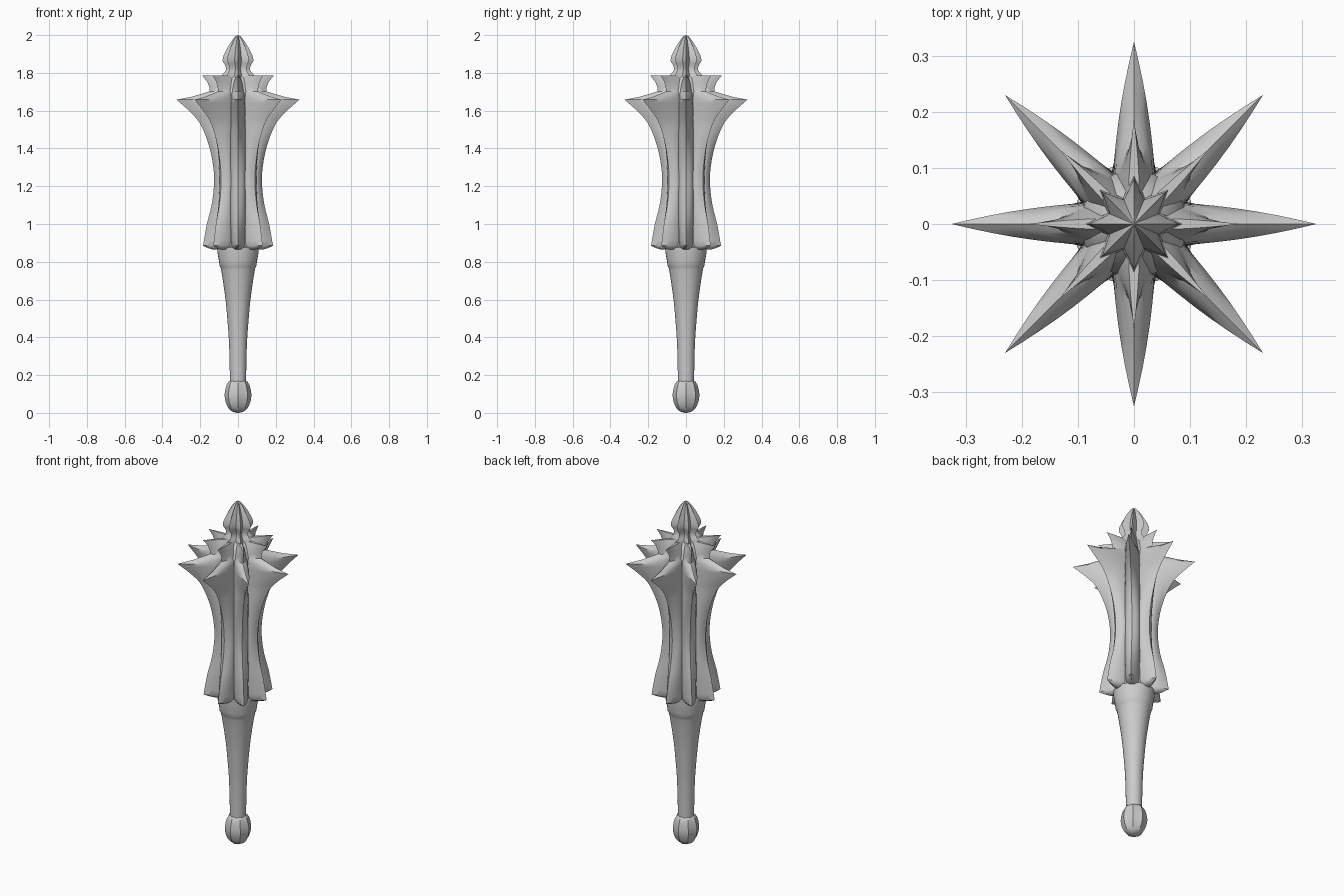
import bpy
import bmesh
from math import sin, cos, pi, radians

cube = bpy.data.objects.get("Cube")
if cube:
    bpy.data.objects.remove(cube, do_unlink=True)

steel = bpy.data.materials.new("grey steel")
steel.use_nodes = True
steel.diffuse_color = (0.6, 0.6, 0.6, 1)
steel.node_tree.nodes["Principled BSDF"].inputs["Base Color"].default_value = (0.6, 0.6, 0.6, 1)


def smooth_path(pts, steps=3):
    """Catmull-Rom curve through the profile points."""
    out = []
    for i in range(len(pts) - 1):
        a, b, c, d = (pts[min(max(i + k, 0), len(pts) - 1)] for k in (-1, 0, 1, 2))
        for s in range(steps):
            t = s / steps
            out.append(tuple(
                0.5 * (2 * q + (r - p) * t + (2 * p - 5 * q + 4 * r - w) * t ** 2
                       + (3 * q - p - 3 * r + w) * t ** 3)
                for p, q, r, w in zip(a, b, c, d)))
    return out + [pts[-1]]


def add_loft(name, rings, angle):
    """Skin a stack of equal rings, cap both ends and shade."""
    bm = bmesh.new()
    rows = [[bm.verts.new(p) for p in ring] for ring in rings]
    n = len(rows[0])
    for low, high in zip(rows, rows[1:]):
        for i in range(n):
            j = (i + 1) % n
            bm.faces.new((low[i], low[j], high[j], high[i]))
    bm.faces.new(rows[0][::-1])
    bm.faces.new(rows[-1])
    bmesh.ops.recalc_face_normals(bm, faces=bm.faces)
    mesh = bpy.data.meshes.new(name)
    bm.to_mesh(mesh)
    bm.free()
    mesh.materials.append(steel)
    obj = bpy.data.objects.new(name, mesh)
    bpy.context.collection.objects.link(obj)
    bpy.ops.object.select_all(action='DESELECT')
    obj.select_set(True)
    bpy.context.view_layer.objects.active = obj
    bpy.ops.object.shade_smooth_by_angle(angle=radians(angle))
    return obj


def add_turned(name, profile, sides, valley=1.0, angle=40):
    """Turn an (r, z) profile; odd corners are pulled in to make flutes."""
    rings = []
    for r, z in profile:
        ring = []
        for i in range(sides):
            f = r * (valley if i % 2 else 1)
            a = 2 * pi * i / sides
            ring.append((f * cos(a), f * sin(a), z))
        rings.append(ring)
    return add_loft(name, rings, angle)


# Handle, flaring into the collar under the head
add_turned("handle", smooth_path([
    (0.043, 0.12), (0.044, 0.25), (0.048, 0.38), (0.055, 0.48), (0.066, 0.6),
    (0.083, 0.72), (0.092, 0.77)]) + [
    (0.098, 0.78), (0.1, 0.8), (0.109, 0.85), (0.109, 0.875), (0.08, 0.89)], 32)

# Fluted pommel
add_turned("pommel", smooth_path([
    (0.004, 0.0), (0.035, 0.01), (0.059, 0.04), (0.071, 0.09), (0.063, 0.14),
    (0.05, 0.165), (0.035, 0.172)]), 16, 0.9)

# Core behind the flanges
add_turned("head_core", [
    (0.1, 0.87), (0.1, 1.6), (0.095, 1.7), (0.075, 1.755), (0.05, 1.785)], 16)

# Star-shaped finial
add_turned("finial", smooth_path([
    (0.088, 1.775), (0.083, 1.79), (0.064, 1.815), (0.068, 1.84), (0.081, 1.865),
    (0.073, 1.9), (0.043, 1.955), (0.017, 1.99), (0.002, 2.0)]), 16, 0.58, 35)

# Flange outline as (reach, half thickness, height)
lower = smooth_path([
    (0.185, 0.036, 0.885), (0.165, 0.04, 1.0), (0.14, 0.04, 1.1), (0.127, 0.04, 1.21),
    (0.132, 0.04, 1.31), (0.155, 0.04, 1.42), (0.2, 0.04, 1.53), (0.255, 0.039, 1.595),
    (0.325, 0.037, 1.658)])
upper = [(0.24, 0.036, 1.675), (0.19, 0.035, 1.69), (0.15, 0.033, 1.702),
         (0.152, 0.028, 1.725), (0.164, 0.021, 1.755), (0.189, 0.009, 1.785)]
outline = [(0.13, 0.016, 0.864), (0.16, 0.028, 0.873)] + lower + upper

INNER, STEPS = 0.07, 7
rings = []
for reach, thick, z in outline:
    # Low sections are blunt, far-reaching ones taper to a keen edge
    power = 1.7 + 2 * min(max((0.2 - reach) / 0.08, 0), 1)
    if z > 1.7:
        power = 1.5
    side = [(0.0, thick)]
    for k in range(STEPS):
        u = k / STEPS
        side.append((INNER + (reach - INNER) * u, thick * (1 - u ** power)))
    ring = [(r, -t, z) for r, t in side] + [(reach, 0, z)]
    ring += [(r, t, z) for r, t in reversed(side)]
    rings.append(ring)

# Eight flanges around the head
flange = add_loft("flange_1", rings, 38)
for i in range(1, 8):
    copy = bpy.data.objects.new(f"flange_{i + 1}", flange.data)
    copy.rotation_euler.z = i * pi / 4
    bpy.context.collection.objects.link(copy)
